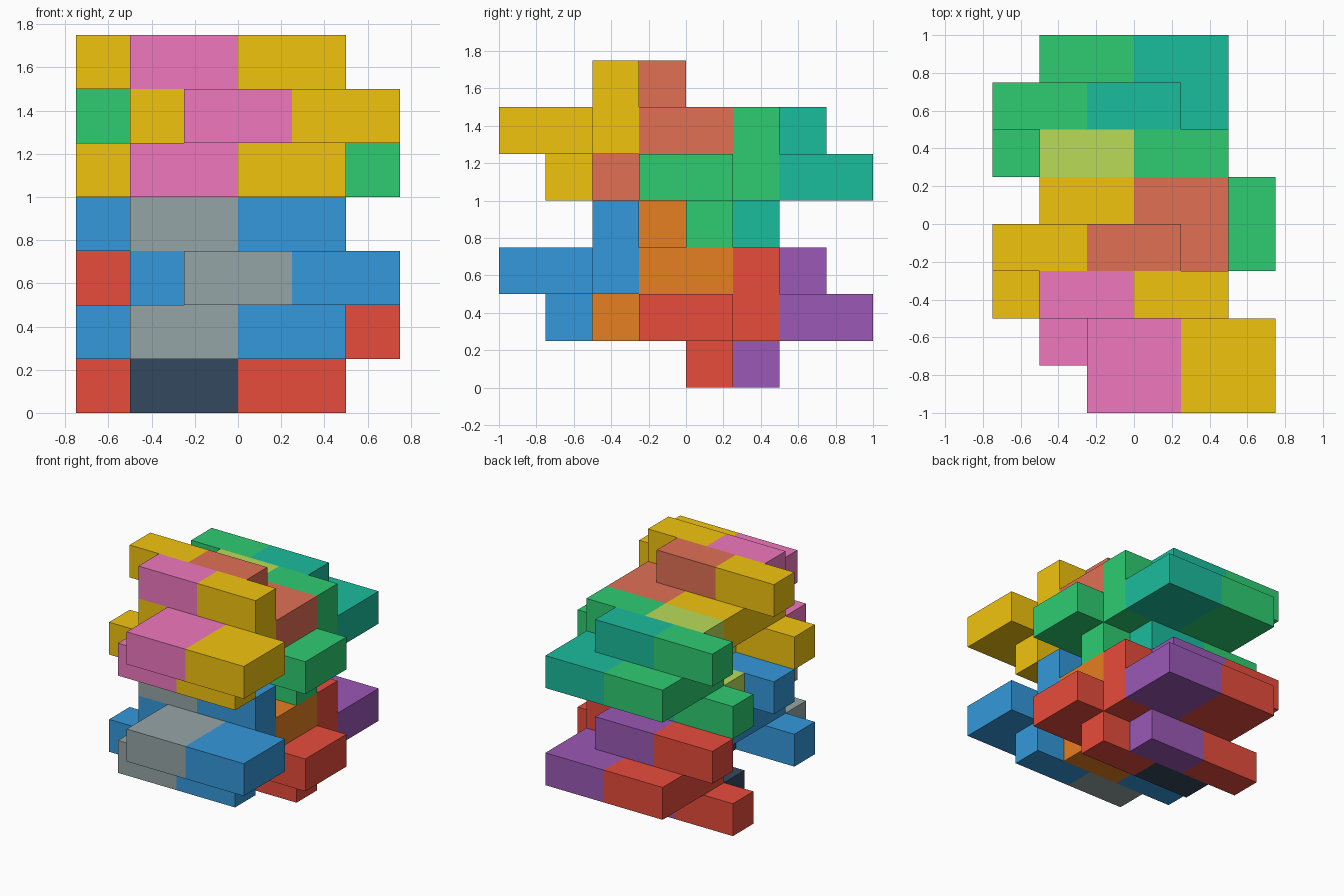
import bpy, bmesh
from mathutils import Vector

if "Cube" in bpy.data.objects:
    bpy.data.objects.remove(bpy.data.objects["Cube"])

S = 0.25  # cell size


def material(name, hexcol):
    m = bpy.data.materials.new(name)
    rgb = [int(hexcol[i:i + 2], 16) / 255 for i in (0, 2, 4)]
    m.diffuse_color = [c / 12.92 if c < 0.04045 else ((c + 0.055) / 1.055) ** 2.4 for c in rgb] + [1]
    m.use_nodes = True
    m.node_tree.nodes["Principled BSDF"].inputs["Base Color"].default_value = m.diffuse_color
    return m


def box(x, y, z):
    return {(i, j, k) for i in range(*x) for j in range(*y) for k in range(*z)}


# One interlocking piece: flat slab, neck cell, raised bar and lowered bar
FRONT = (box((2, 4), (0, 2), (1, 2)) | box((2, 3), (2, 3), (1, 2))
         | box((1, 3), (2, 3), (2, 3)) | box((1, 3), (1, 2), (0, 1)))
# Its partner: half turn about the x axis, one cell to the left
BACK = {(x - 1, 4 - y, 2 - z) for x, y, z in FRONT}


def build_piece(name, cells, mat):
    """Outer skin of a set of cells, with coplanar faces merged."""
    bm = bmesh.new()
    for c in cells:
        for axis in range(3):
            for side in (0, 1):
                n = list(c)
                n[axis] += 2 * side - 1
                if tuple(n) in cells:
                    continue
                u, v = (axis + 1) % 3, (axis + 2) % 3
                corners = []
                for a, b in ((0, 0), (1, 0), (1, 1), (0, 1)):
                    p = list(c)
                    p[axis] += side
                    p[u] += a
                    p[v] += b
                    corners.append(bm.verts.new((Vector(p) - Vector((3, 4, 0))) * S))
                bm.faces.new(corners if side else corners[::-1])
    bmesh.ops.remove_doubles(bm, verts=bm.verts, dist=1e-4)
    bmesh.ops.dissolve_limit(bm, angle_limit=0.01, verts=bm.verts, edges=bm.edges)
    me = bpy.data.meshes.new(name)
    bm.to_mesh(me)
    bm.free()
    me.materials.append(mat)
    bpy.context.collection.objects.link(bpy.data.objects.new(name, me))


# Four clusters: name, y and z offset in cells, three colours
CLUSTERS = [
    ("lower_back", 3, 0, ("34495e", "e74c3c", "9b59b6")),
    ("lower_front", 0, 1, ("95a5a6", "3498db", "e67e22")),
    ("upper_back", 3, 3, ("badc58", "2ecc71", "1abc9c")),
    ("upper_front", 0, 4, ("f078be", "f1c40f", "e17055")),
]

for cluster, dy, dz, cols in CLUSTERS:
    mats = [material(f"{cluster}_colour_{i}", c) for i, c in enumerate(cols)]
    for row, (depth, shape) in enumerate((("front", FRONT), ("back", BACK))):
        for col, side in enumerate(("left", "right")):
            cells = {(x + 2 * col, y + dy, z + dz) for x, y, z in shape}
            build_piece(f"{cluster}_{depth}_{side}_piece", cells, mats[row + col])
